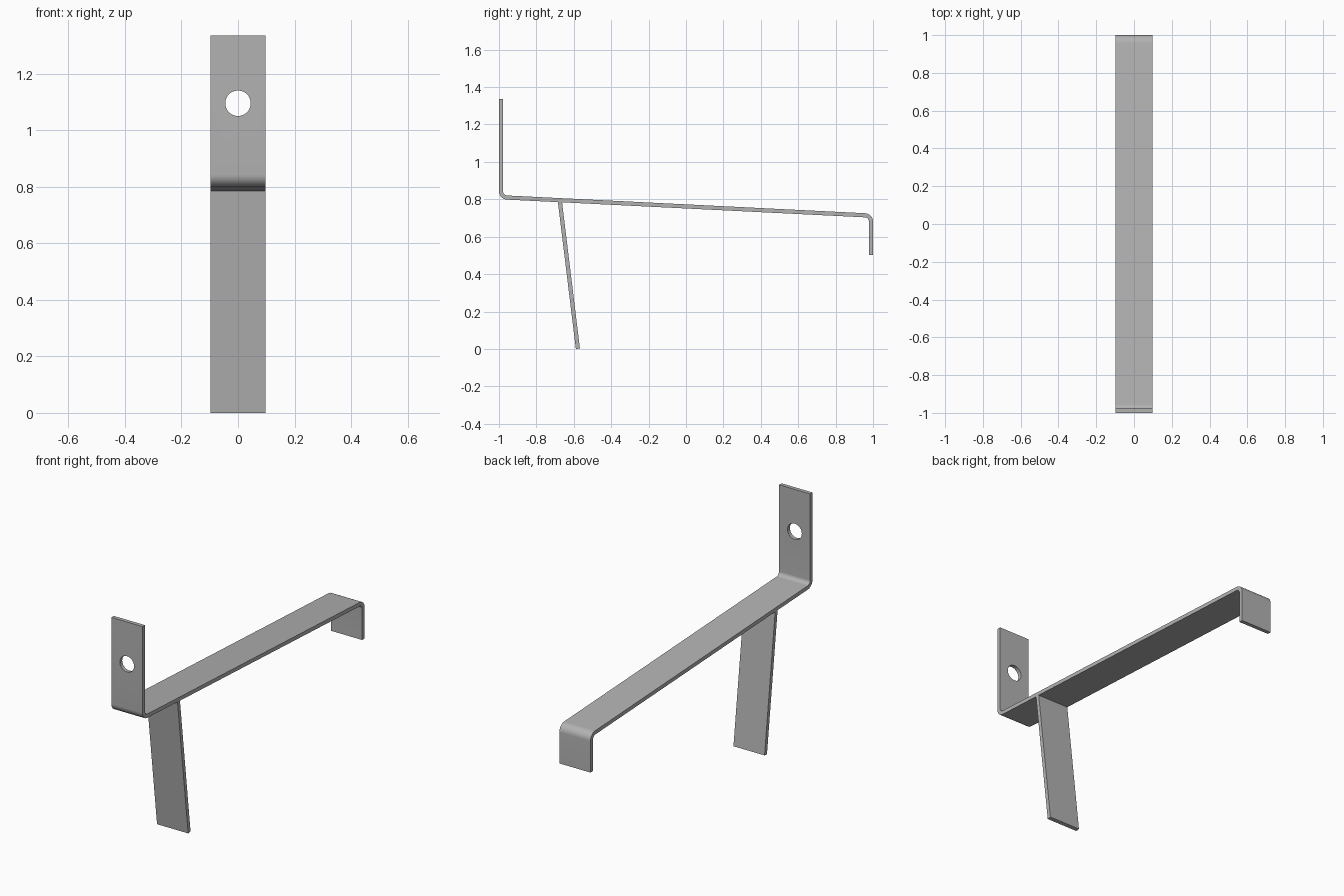
import bpy
import bmesh
import math
from mathutils import Vector, Matrix

cube = bpy.data.objects.get("Cube")
if cube:
    bpy.data.objects.remove(cube, do_unlink=True)

HALF_WIDTH = 0.098
THICK = 0.022
BEND = 0.034      # centre-line bend radius
BEND_STEPS = 10

steel = bpy.data.materials.new("grey_steel")
steel.use_nodes = True
GREY = (0.45, 0.45, 0.45, 1)
steel.diffuse_color = GREY
steel.node_tree.nodes["Principled BSDF"].inputs["Base Color"].default_value = GREY


def rounded_path(corners):
    """Return (point, direction) pairs along a path with rounded corners."""
    pts = [Vector(c) for c in corners]
    path = [(pts[0], (pts[1] - pts[0]).normalized())]
    for a, b, c in zip(pts, pts[1:], pts[2:]):
        d1, d2 = (b - a).normalized(), (c - b).normalized()
        turn = math.atan2(d1.x * d2.y - d1.y * d2.x, d1.dot(d2))
        side = math.copysign(1, turn)
        start = b - d1 * BEND * math.tan(abs(turn) / 2)
        centre = start + Vector((-d1.y, d1.x)) * side * BEND
        for i in range(BEND_STEPS + 1):
            rot = Matrix.Rotation(turn * i / BEND_STEPS, 2)
            path.append((centre + rot @ (start - centre), rot @ d1))
    path.append((pts[-1], (pts[-1] - pts[-2]).normalized()))
    return path


def flat_bar(name, corners):
    """Sweep a flat rectangular section along a path in the y-z plane."""
    bm = bmesh.new()
    rings = []
    for p, d in rounded_path(corners):
        n = Vector((-d.y, d.x)) * THICK / 2
        rings.append([bm.verts.new((x * HALF_WIDTH, *(p + n * s)))
                      for x, s in ((-1, -1), (1, -1), (1, 1), (-1, 1))])
    for r, q in zip(rings, rings[1:]):
        for i in range(4):
            j = (i + 1) % 4
            bm.faces.new((r[i], r[j], q[j], q[i]))
    bm.faces.new(rings[0])
    bm.faces.new(rings[-1])
    bmesh.ops.recalc_face_normals(bm, faces=bm.faces[:])
    mesh = bpy.data.meshes.new(name)
    bm.to_mesh(mesh)
    bm.free()
    mesh.materials.append(steel)
    obj = bpy.data.objects.new(name, mesh)
    bpy.context.collection.objects.link(obj)
    return obj


def activate(obj):
    bpy.ops.object.select_all(action='DESELECT')
    obj.select_set(True)
    bpy.context.view_layer.objects.active = obj


# Bent strap: upright plate, sloping arm and downturned lip
edge = 1 - THICK / 2
strap = flat_bar("bent_strap", [(-edge, 1.335), (-edge, 0.811), (edge, 0.713), (edge, 0.503)])

# Slanted support leg, its top tucked into the arm
leg = flat_bar("support_leg", [(-0.675, 0.795), (-0.578, 0.001)])

# Screw hole through the upright plate
bpy.ops.mesh.primitive_cylinder_add(vertices=48, radius=0.045, depth=0.2,
                                    location=(0, -edge, 1.095),
                                    rotation=(math.pi / 2, 0, 0))
cutter = bpy.context.object
cutter.name = "hole_cutter"
cutter.hide_render = True
cutter.data.materials.append(steel)
hole = strap.modifiers.new("screw_hole", 'BOOLEAN')
hole.operation = 'DIFFERENCE'
hole.solver = 'EXACT'
hole.object = cutter
activate(strap)
bpy.ops.object.modifier_apply(modifier=hole.name)
bpy.data.objects.remove(cutter, do_unlink=True)

# Smooth bends and hole wall, crisp edges elsewhere
activate(strap)
bpy.ops.object.shade_smooth_by_angle(angle=math.radians(30))
